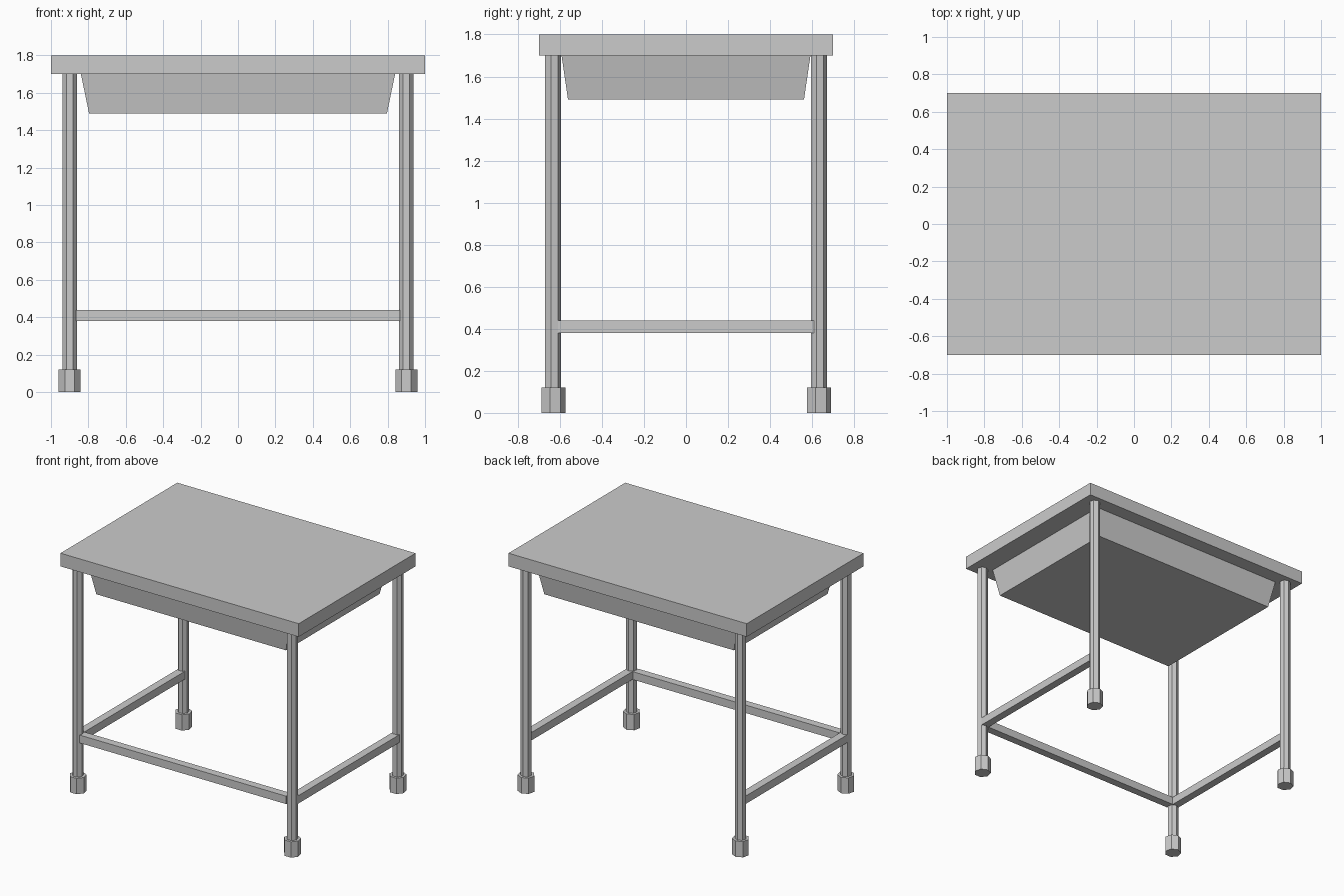
import bpy, bmesh
from math import pi
from mathutils import Matrix, Vector

if "Cube" in bpy.data.objects:
    bpy.data.objects.remove(bpy.data.objects["Cube"])


def finish(name, bm):
    bmesh.ops.recalc_face_normals(bm, faces=bm.faces)
    mesh = bpy.data.meshes.new(name)
    bm.to_mesh(mesh)
    bm.free()
    obj = bpy.data.objects.new(name, mesh)
    bpy.context.collection.objects.link(obj)
    return obj


def box(name, center, size, bottom_scale=1.0):
    bm = bmesh.new()
    bmesh.ops.create_cube(bm, size=1.0)
    for v in bm.verts:
        s = bottom_scale if v.co.z < 0 else 1.0
        v.co = Vector((v.co.x * size[0] * s, v.co.y * size[1] * s,
                       v.co.z * size[2])) + Vector(center)
    return finish(name, bm)


def post(name, x, y, z0, z1, radius):
    # Seven-sided upright with one corner pointing to +y
    bm = bmesh.new()
    bmesh.ops.create_cone(bm, cap_ends=True, segments=7, radius1=radius,
                          radius2=radius, depth=z1 - z0)
    far = max(bm.verts, key=lambda v: v.co.xy.length)
    turn = pi / 2 - Vector((1, 0)).angle_signed(far.co.xy, 0) * -1
    bmesh.ops.transform(bm, matrix=Matrix.Rotation(turn, 4, 'Z'), verts=bm.verts)
    bmesh.ops.translate(bm, vec=(x, y, (z0 + z1) / 2), verts=bm.verts)
    return finish(name, bm)


# Table top and tapered drawer box underneath
box("table_top", (0, 0, 1.75), (2.0, 1.4, 0.1))
box("under_box", (0, 0, 1.595), (1.68, 1.184, 0.21), bottom_scale=0.948)

# Legs with wider feet
for side, x in (("left", -0.9), ("right", 0.9)):
    for end, y in (("front", -0.634), ("back", 0.63)):
        post(f"{end}_{side}_leg", x, y, 0.12, 1.7, 0.04)
        post(f"{end}_{side}_foot", x, y, 0.0, 0.12, 0.06)
    # Side stretcher
    box(f"{side}_stretcher", (x, 0, 0.41), (0.06, 1.218, 0.06))

# Front stretcher only, the back is open
box("front_stretcher", (0, -0.63, 0.41), (1.734, 0.06, 0.06))
